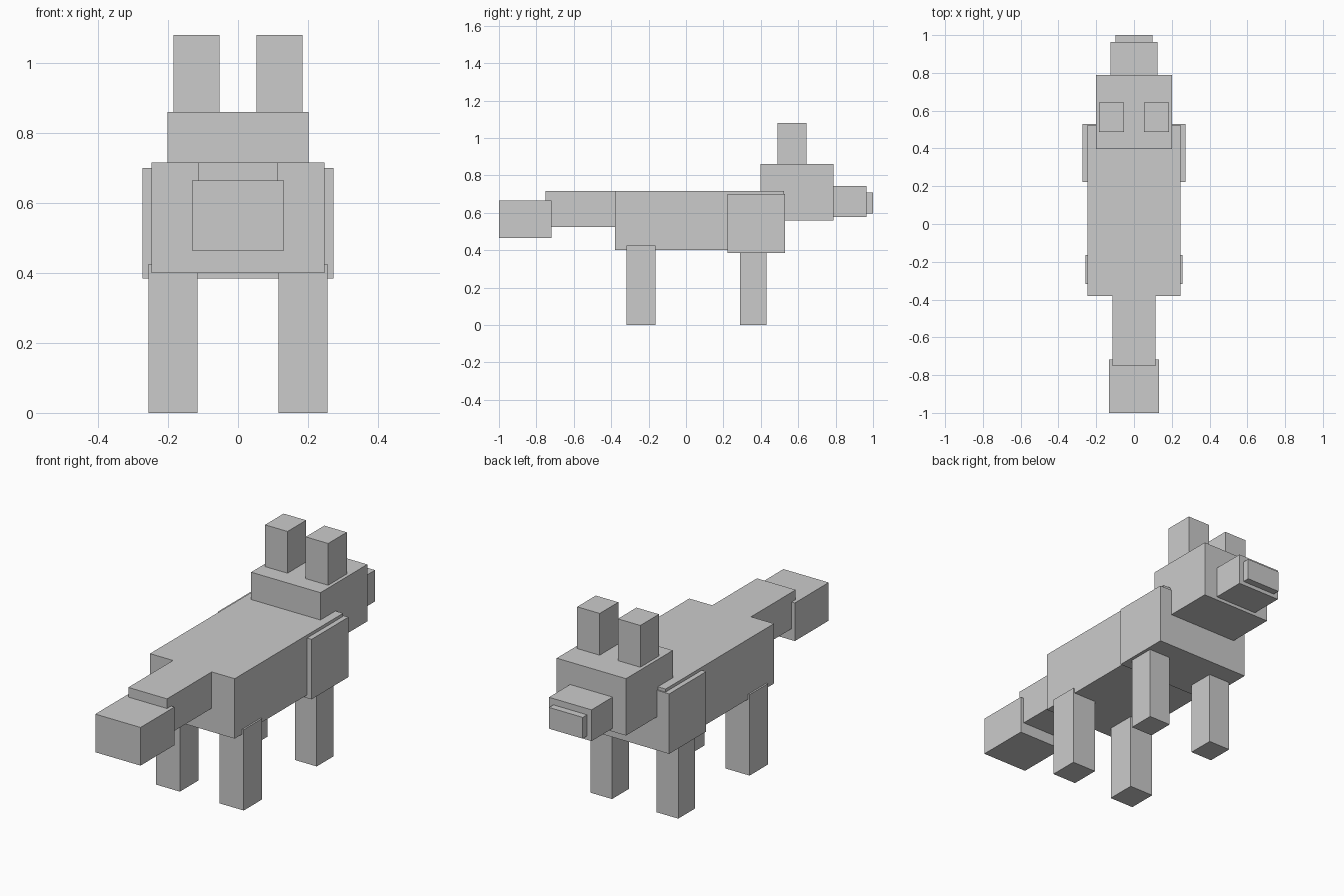
import bpy

if "Cube" in bpy.data.objects:
    bpy.data.objects.remove(bpy.data.objects["Cube"])


def box(name, x, y, z):
    """Axis-aligned box from (min, max) ranges."""
    lo, hi = zip(x, y, z)
    bpy.ops.mesh.primitive_cube_add(
        size=1, location=[(a + b) / 2 for a, b in zip(lo, hi)])
    ob = bpy.context.object
    ob.name = name
    ob.scale = [b - a for a, b in zip(lo, hi)]
    bpy.ops.object.transform_apply(location=False, rotation=False, scale=True)
    return ob


def centred(name, half_width, y, z):
    return box(name, (-half_width, half_width), y, z)


def pair(name, x, y, z):
    box(name + "_right", x, y, z)
    box(name + "_left", (-x[1], -x[0]), y, z)


# Trunk
centred("body", 0.247, (-0.38, 0.523), (0.40, 0.716))
centred("chest", 0.273, (0.222, 0.53), (0.384, 0.70))

# Tail
centred("tail_base", 0.113, (-0.752, -0.38), (0.524, 0.716))
centred("tail_tip", 0.132, (-1.0, -0.718), (0.464, 0.665))

# Head
centred("head", 0.202, (0.398, 0.788), (0.56, 0.86))
centred("snout", 0.124, (0.788, 0.964), (0.577, 0.742))
centred("nose", 0.098, (0.964, 1.0), (0.597, 0.709))
pair("ear", (0.053, 0.184), (0.488, 0.643), (0.86, 1.08))

# Legs
pair("back_leg", (0.116, 0.256), (-0.318, -0.164), (0.0, 0.426))
pair("front_leg", (0.13, 0.256), (0.29, 0.43), (0.0, 0.40))
